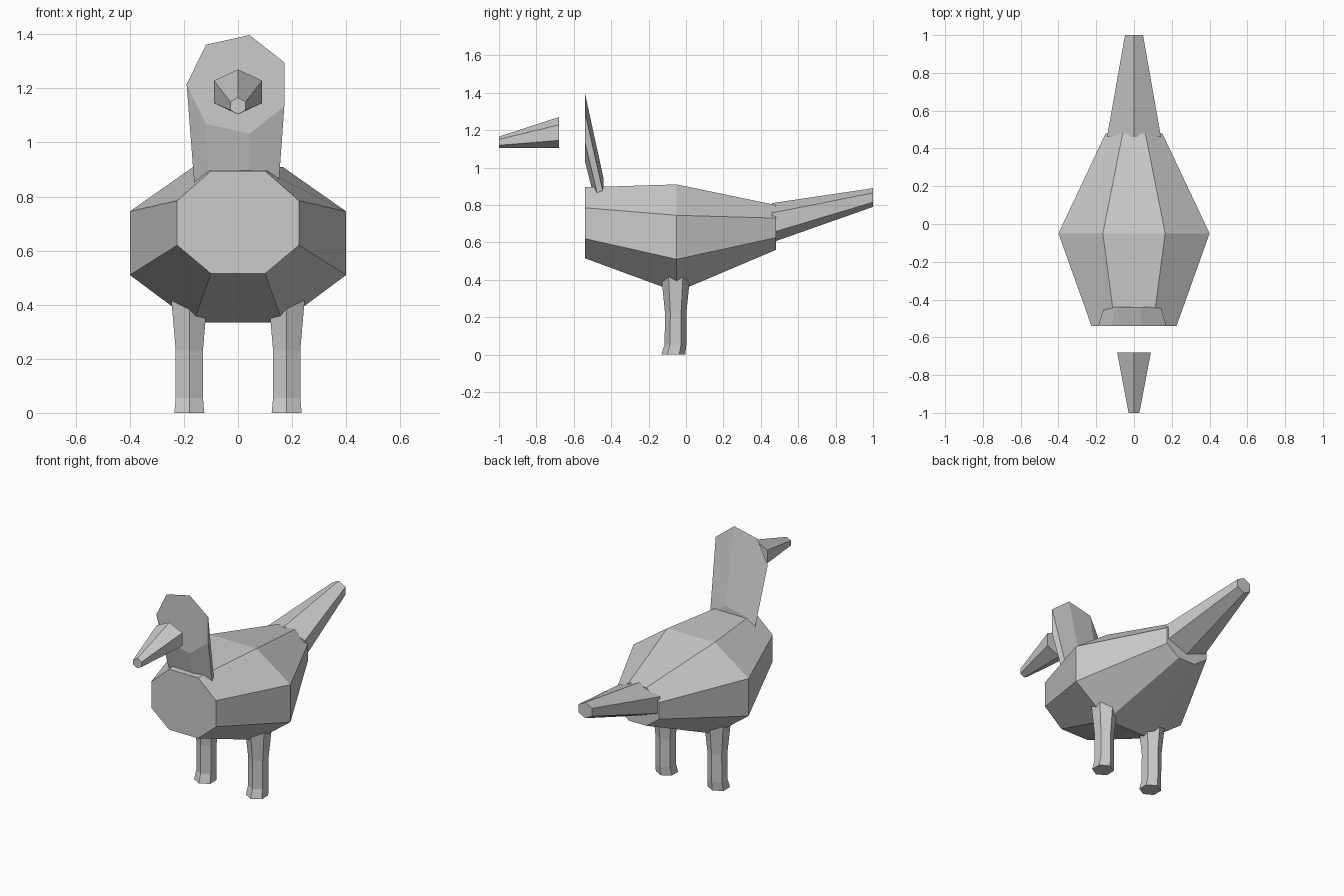
import bpy, bmesh
from math import sin, cos, radians

cube = bpy.data.objects.get("Cube")
if cube:
    bpy.data.objects.remove(cube, do_unlink=True)

grey = bpy.data.materials.new("plain grey")
grey.use_nodes = True
colour = (0.6, 0.6, 0.6, 1)
grey.diffuse_color = colour
grey.node_tree.nodes["Principled BSDF"].inputs["Base Color"].default_value = colour


def loft(name, rings):
    """Join matching rings of points into one closed, flat-shaded part."""
    bm = bmesh.new()
    loops = [[bm.verts.new(p) for p in ring] for ring in rings]
    for a, b in zip(loops, loops[1:]):
        for i in range(len(a)):
            j = (i + 1) % len(a)
            bm.faces.new((a[i], a[j], b[j], b[i]))
    bm.faces.new(loops[0])
    bm.faces.new(loops[-1])
    bmesh.ops.recalc_face_normals(bm, faces=bm.faces)
    mesh = bpy.data.meshes.new(name)
    bm.to_mesh(mesh)
    bm.free()
    mesh.materials.append(grey)
    obj = bpy.data.objects.new(name, mesh)
    bpy.context.collection.objects.link(obj)
    return obj


def polygon(sides, rx, ry, start=90):
    """Points of a polygon around the origin."""
    angles = [radians(start + 360 * i / sides) for i in range(sides)]
    return [(rx * cos(a), ry * sin(a)) for a in angles]


def upright(sides, y, z, rx, rz, start=90):
    return [(u, y, z + v) for u, v in polygon(sides, rx, rz, start)]


def octagon(y, inner, outer, heights):
    """Mirrored eight-sided body section; heights run from top to bottom."""
    half = list(zip((inner, outer, outer, inner), heights))
    return [(x, y, z) for x, z in half] + [(-x, y, z) for x, z in reversed(half)]


# Body: three octagonal sections from chest to rump
loft("body", [
    octagon(-0.54, 0.10, 0.225, (0.895, 0.785, 0.62, 0.515)),
    octagon(-0.05, 0.165, 0.40, (0.91, 0.745, 0.51, 0.335)),
    octagon(0.48, 0.06, 0.15, (0.80, 0.73, 0.625, 0.56)),
])

# Slanted seven-sided head and neck
loft("head_and_neck", [
    upright(7, -0.54, 1.215, 0.19, 0.187, 180),
    upright(7, -0.44, 0.785, 0.157, 0.157, 180),
])

# Beak, set apart in front of the head
loft("beak", [
    upright(6, -0.68, 1.187, 0.103, 0.083),
    upright(6, -1.0, 1.135, 0.033, 0.031),
])

# Tail rising to the rear
loft("tail", [
    upright(6, 0.46, 0.705, 0.165, 0.105),
    upright(6, 1.0, 0.84, 0.055, 0.05),
])

# Legs: height, centre y and radius of each section
leg_sections = [(0, -0.068, 0.064), (0.055, -0.056, 0.058),
                (0.23, -0.055, 0.058), (0.42, -0.055, 0.077)]
for side, x in (("left", 0.18), ("right", -0.18)):
    loft(side + "_leg", [
        [(x + u, y + v, z) for u, v in polygon(6, r, r)]
        for z, y, r in leg_sections
    ])
